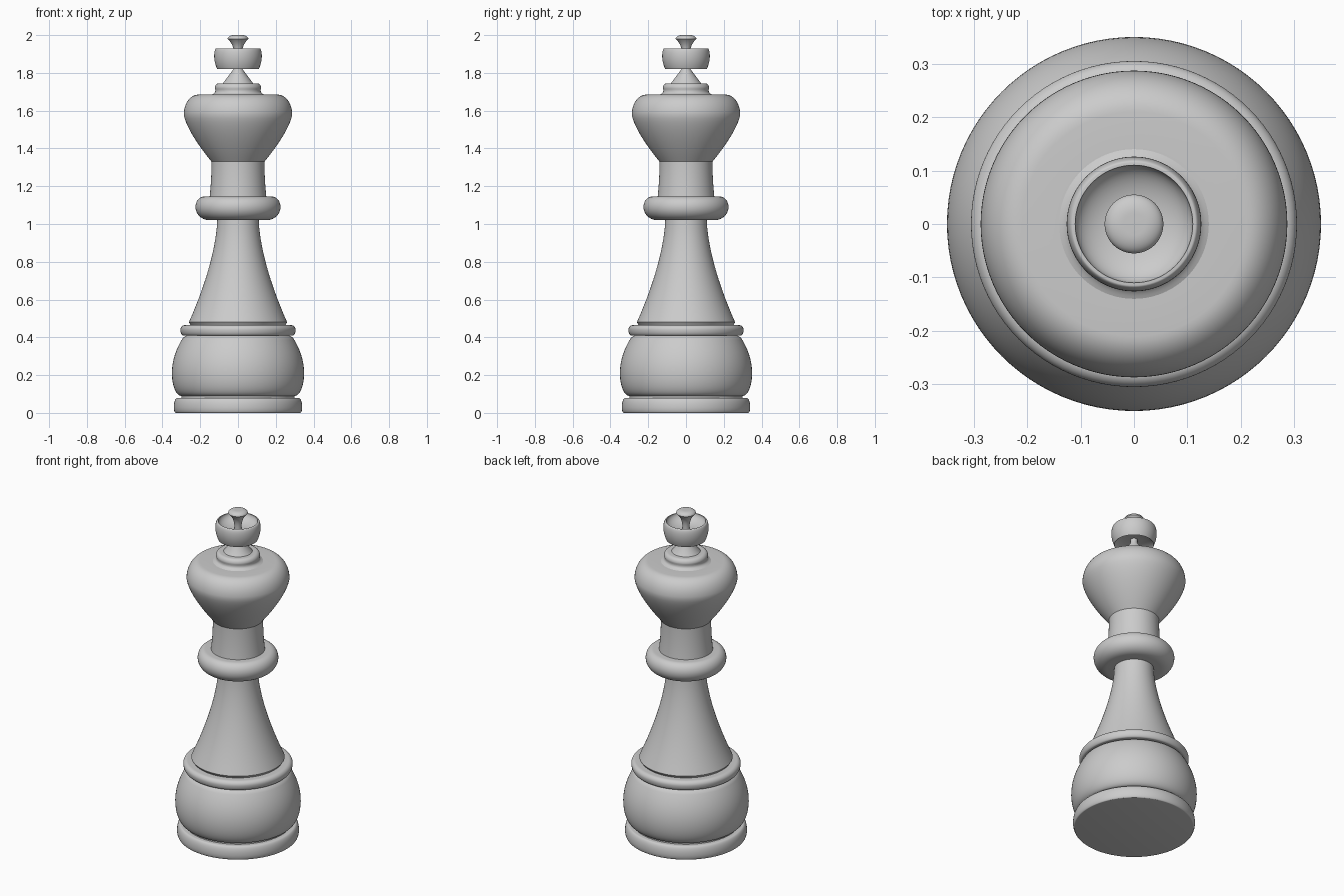
import bpy
import bmesh
from math import cos, sin, pi, radians

cube = bpy.data.objects.get("Cube")
if cube:
    bpy.data.objects.remove(cube, do_unlink=True)

# One plain grey for the whole piece
shade = 0.6
grey = bpy.data.materials.new("plain_grey")
grey.use_nodes = True
grey.diffuse_color = (shade, shade, shade, 1)
shader = grey.node_tree.nodes["Principled BSDF"]
shader.inputs["Base Color"].default_value = grey.diffuse_color

STEPS = 12


def blend(start, end, radius_share, height_share):
    """Point between two (radius, height) points, with a share for each."""
    radius = start[0] + (end[0] - start[0]) * radius_share
    height = start[1] + (end[1] - start[1]) * height_share
    return radius, height


def round_out(start, end):
    """Quarter ellipse that starts level and ends upright."""
    angles = [pi / 2 * i / STEPS for i in range(STEPS + 1)]
    return [blend(start, end, sin(a), 1 - cos(a)) for a in angles]


def round_in(start, end):
    """Quarter ellipse that starts upright and ends level."""
    return round_out(end, start)[::-1]


def flare(start, end, bend):
    """Sloping curve that straightens towards its end."""
    shares = [i / STEPS for i in range(STEPS + 1)]
    return [blend(start, end, 1 - (1 - t) ** bend, t) for t in shares]


def turn(name, profile):
    """Lathe a profile of (radius, height) points into one shaded part."""
    bm = bmesh.new()
    verts = [bm.verts.new((radius, 0, height)) for radius, height in profile]
    edges = [bm.edges.new(pair) for pair in zip(verts, verts[1:])]
    bmesh.ops.spin(bm, geom=verts + edges, axis=(0, 0, 1), cent=(0, 0, 0),
                   angle=2 * pi, steps=96)
    bmesh.ops.remove_doubles(bm, verts=bm.verts, dist=0.0001)
    bmesh.ops.recalc_face_normals(bm, faces=bm.faces)

    # Open shells face outward at their widest point
    widest = max(bm.faces, key=lambda face: face.calc_center_median().xy.length)
    if widest.normal.xy.dot(widest.calc_center_median().xy) < 0:
        bmesh.ops.reverse_faces(bm, faces=bm.faces)

    mesh = bpy.data.meshes.new(name)
    bm.to_mesh(mesh)
    bm.free()
    mesh.materials.append(grey)
    part = bpy.data.objects.new(name, mesh)
    bpy.context.collection.objects.link(part)
    bpy.ops.object.select_all(action="DESELECT")
    part.select_set(True)
    bpy.context.view_layer.objects.active = part
    bpy.ops.object.shade_smooth_by_angle(angle=radians(40))


# Foot and bulb
foot_edge = (0.34, 0.03)
foot_rim = round_out((0.33, 0), foot_edge) + round_in(foot_edge, (0.32, 0.08))
turn("foot_disc", [(0, 0)] + foot_rim + [(0.3, 0.08)])

belly = (0.35, 0.21)
bulb_top = flare((0.29, 0.4), belly, 2)[::-1]
turn("bulb", [(0.3, 0.08)] + round_out((0.3, 0.09), belly) + bulb_top + [(0.27, 0.41)])

# Moulding and flared stem
ring_edge = (0.305, 0.44)
ring_rim = round_out((0.29, 0.41), ring_edge) + round_in(ring_edge, (0.28, 0.465))
turn("lower_ring", [(0.27, 0.41)] + ring_rim + [(0.25, 0.465)])
turn("stem", [(0.25, 0.465)] + flare((0.26, 0.48), (0.11, 1.02), 1.6))

# Collar and neck
collar_edge = (0.225, 1.09)
collar_rim = round_out((0.15, 1.02), collar_edge) + round_in(collar_edge, (0.18, 1.145))
turn("collar", [(0.11, 1.02)] + collar_rim + [(0.15, 1.145)])
turn("neck", flare((0.15, 1.145), (0.14, 1.33), 2))

# Head and its stepped top
brow = (0.287, 1.58)
shoulder = round_in(brow, (0.21, 1.685))
turn("head", flare((0.14, 1.33), brow, 1.4) + shoulder + [(0.14, 1.685)])
step_rim = round_in((0.123, 1.72), (0.1, 1.745))
turn("head_step", flare((0.14, 1.685), (0.12, 1.71), 3) + step_rim + [(0.08, 1.745)])

# Tapered pin, dished cup around it and flared finial
turn("pin", [(0.08, 1.745), (0.02, 1.825), (0.02, 1.85)])
cup_edge = (0.126, 1.89)
cup_hollow = round_out((0.02, 1.85), (0.11, 1.82))
cup_side = flare((0.11, 1.82), cup_edge, 2) + round_in(cup_edge, (0.115, 1.93))
turn("cup", cup_hollow + cup_side + round_in((0.11, 1.93), (0.02, 1.88)))
finial_edge = (0.055, 1.98)
finial_flare = flare(finial_edge, (0.02, 1.88), 3)[::-1]
turn("finial", finial_flare + round_in(finial_edge, (0.02, 2)) + [(0, 2)])
